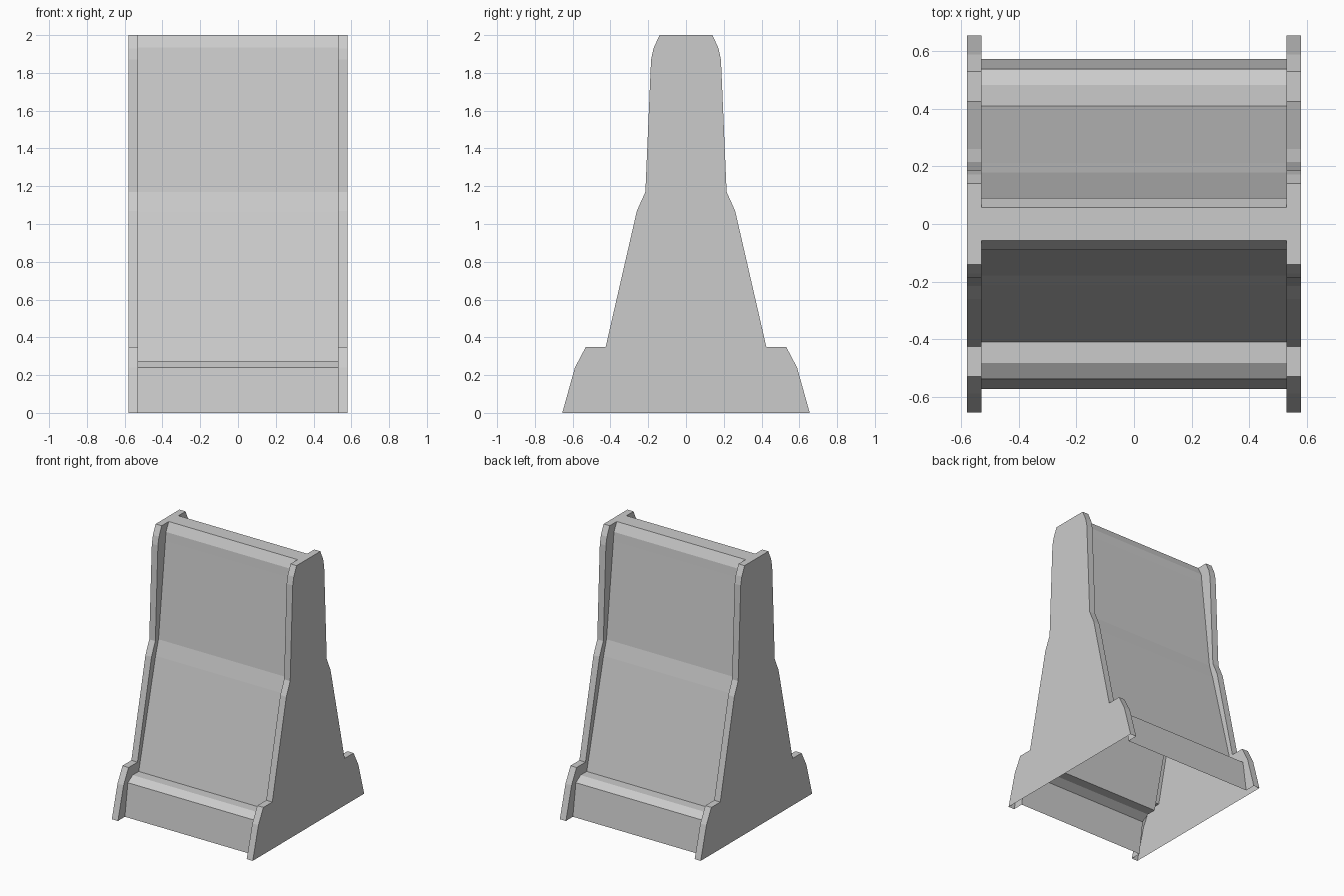
import bpy, bmesh

if "Cube" in bpy.data.objects:
    bpy.data.objects.remove(bpy.data.objects["Cube"])

# Half profiles (y, z) from the ground to the top; rows match one to one
RIM = [(.655, 0), (.588, .24), (.53, .35), (.425, .35), (.26, 1.07),
       (.215, 1.17), (.185, 1.87), (.172, 1.93), (.14, 2)]
SKIN = [(.573, 0), (.538, .24), (.482, .275), (.41, .275), (.212, 1.06),
        (.178, 1.17), (.097, 1.87), (.09, 1.935), (.057, 2)]
X_OUT, X_IN = .58, .53

bm = bmesh.new()


def make_rows(sign):
    """One row of vertices across the width for each profile point."""
    rows = []
    for (ry, rz), (sy, sz) in zip(RIM, SKIN):
        across = [(-X_OUT, ry, rz), (-X_IN, ry, rz), (-X_IN, sy, sz),
                  (X_IN, sy, sz), (X_IN, ry, rz), (X_OUT, ry, rz)]
        rows.append([bm.verts.new((x, sign * y, z)) for x, y, z in across])
    return rows


front, back = make_rows(-1), make_rows(1)

# Front and back: rims, inner rim walls and recessed skin
for rows in (front, back):
    for a, b in zip(rows, rows[1:]):
        for i in range(5):
            bm.faces.new((a[i], a[i + 1], b[i + 1], b[i]))

# Flat top joining both sides
bm.faces.new(front[-1] + back[-1][::-1])

# End panels; the underside stays open
for i in (0, 5):
    bm.faces.new([r[i] for r in front] + [r[i] for r in reversed(back)])

bmesh.ops.recalc_face_normals(bm, faces=bm.faces)
# Keep the open shell facing outward
top = max(bm.faces, key=lambda f: f.calc_center_median().z)
if top.normal.z < 0:
    bmesh.ops.reverse_faces(bm, faces=bm.faces)

mesh = bpy.data.meshes.new("barrier_shell")
bm.to_mesh(mesh)
bm.free()
barrier = bpy.data.objects.new("barrier_shell", mesh)
bpy.context.collection.objects.link(barrier)
